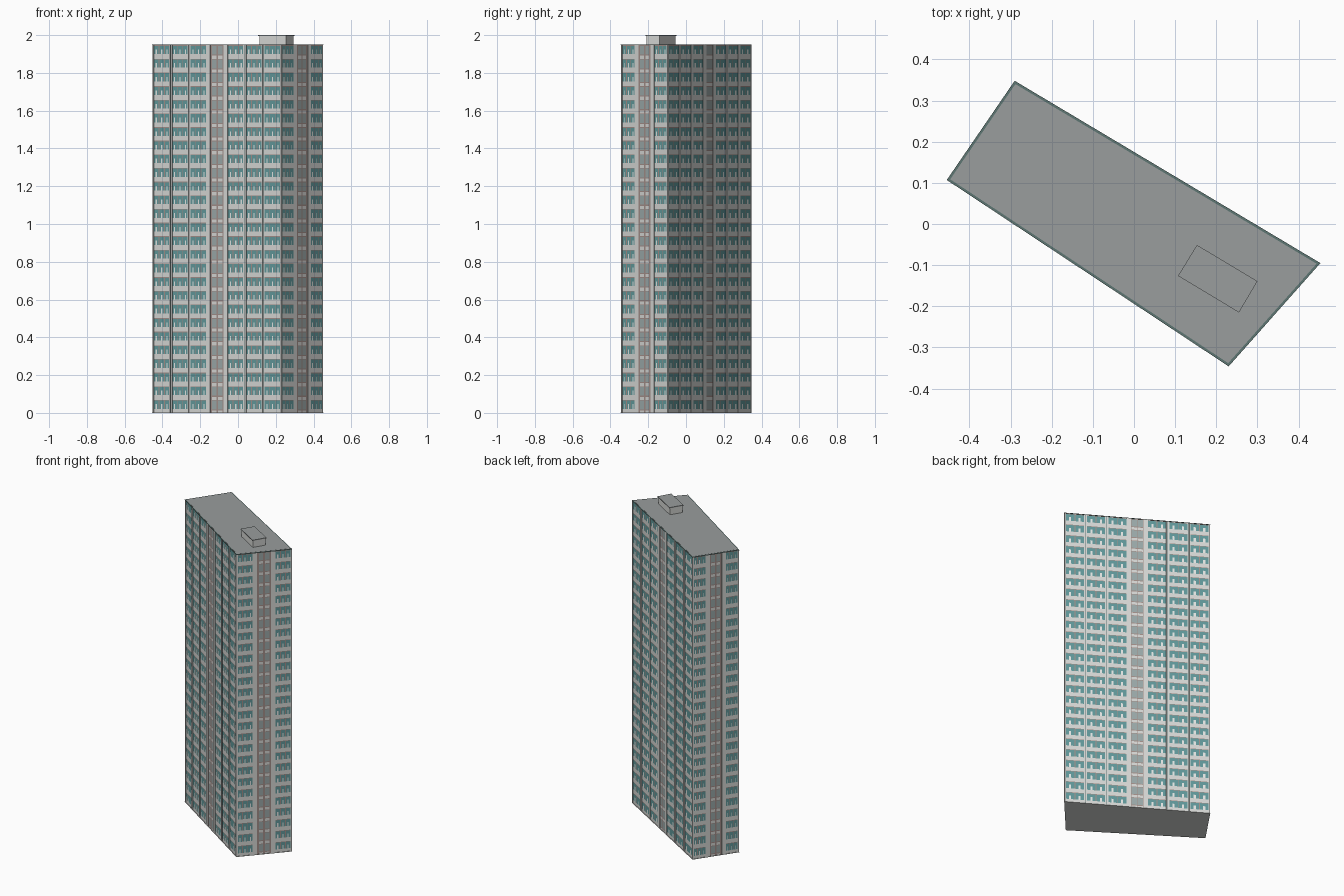
import bpy, bmesh
from mathutils import Vector

cube = bpy.data.objects.get("Cube")
if cube:
    bpy.data.objects.remove(cube)


def material(name, rgb):
    m = bpy.data.materials.new(name)
    m.use_nodes = True
    m.diffuse_color = (*rgb, 1)
    m.node_tree.nodes["Principled BSDF"].inputs["Base Color"].default_value = (*rgb, 1)
    return m


WALL = material("pale concrete", (0.68, 0.69, 0.67))
WHITE = material("white trim", (0.86, 0.87, 0.85))
GLASS = material("teal glass", (0.12, 0.32, 0.33))
PANE = material("grey stair glass", (0.33, 0.40, 0.40))
BROWN = material("rosy brown frame", (0.36, 0.27, 0.25))
GREEN = material("dark green seam", (0.11, 0.18, 0.17))
ROOF = material("grey roof", (0.32, 0.34, 0.34))

CORNERS = [Vector(c) for c in ((-0.455, 0.107), (0.23, -0.346), (0.453, -0.095), (-0.29, 0.348))]
HEIGHT, FLOORS, DEPTH = 1.95, 27, 0.003
STOREY = HEIGHT / FLOORS

# Colours up one storey for each kind of facade strip: (top of band, material)
STRIPS = {
    "wall": ((1, WALL),),
    "seam": ((1, GREEN),),
    "mullion": ((0.3, WALL), (0.95, BROWN), (1, WALL)),
    "frame": ((1, BROWN),),
    "glass": ((0.3, WALL), (0.9, GLASS), (0.95, BROWN), (1, WALL)),
    "sash": ((0.3, WALL), (0.64, WHITE), (0.9, GLASS), (0.95, BROWN), (1, WALL)),
    "stair": ((0.18, WALL), (0.26, BROWN), (0.9, PANE), (0.95, BROWN), (1, WALL)),
}


def finish(name, bm, mats):
    mesh = bpy.data.meshes.new(name)
    bm.to_mesh(mesh)
    bm.free()
    for mat in mats:
        mesh.materials.append(mat)
    obj = bpy.data.objects.new(name, mesh)
    bpy.context.collection.objects.link(obj)


def prism(bm, points, z0, z1):
    low = [bm.verts.new((p[0], p[1], z0)) for p in points]
    high = [bm.verts.new((p[0], p[1], z1)) for p in points]
    bm.faces.new(low[::-1])
    bm.faces.new(high)
    n = len(points)
    for i in range(n):
        j = (i + 1) % n
        bm.faces.new((low[i], low[j], high[j], high[i]))


def solid(name, points, z0, z1, mat):
    bm = bmesh.new()
    prism(bm, points, z0, z1)
    finish(name, bm, [mat])


def inset(points, d):
    # move every edge inward by d and meet the neighbours at the corner
    out = []
    for i, p in enumerate(points):
        a = (p - points[i - 1]).normalized()
        b = (points[(i + 1) % len(points)] - p).normalized()
        out.append(p + (b - a) * (d / a.cross(b)))
    return out


def window_group(width, lights):
    # wall pier, windows divided by mullions, wall pier
    pier, bar = 0.007, 0.005
    light = (width - 2 * pier - (lights - 1) * bar) / lights
    strips = [(pier, "wall")]
    for k in range(lights):
        if k:
            strips.append((bar, "mullion"))
        strips += [(light * 0.38, "glass"), (light * 0.24, "sash"), (light * 0.38, "glass")]
    return strips + [(pier, "wall")]


def strip_layout(length, groups, lights, stair, frame):
    margin, seam = 0.02, 0.004
    run = length / 2 - stair / 2 - margin
    width = (run - (groups - 1) * seam) / groups
    side = []
    for g in range(groups):
        if g:
            side.append((seam, "seam"))
        side += window_group(width, lights)
    pane = (stair - 3 * frame) / 2
    middle = [(margin, "wall"), (frame, "frame"), (pane, "stair"), (frame, "frame"),
              (pane, "stair"), (frame, "frame"), (margin, "wall")]
    return side + middle + side


def facade(name, a, b, *layout):
    """A flat glazed sheet cut into coloured cells, with raised wall piers."""
    along = (b - a).normalized()
    out = Vector((along.y, -along.x))
    mats = [WALL, WHITE, GLASS, PANE, BROWN, GREEN]
    sheet, piers = bmesh.new(), bmesh.new()
    u = 0.0
    for width, kind in strip_layout((b - a).length, *layout):
        p, q = a + along * u, a + along * (u + width)
        u += width
        if kind == "wall":
            prism(piers, [p + out * DEPTH, p, q, q + out * DEPTH], 0, HEIGHT)
            continue
        for f in range(FLOORS):
            z = f * STOREY
            for top, mat in STRIPS[kind]:
                z1 = (f + top) * STOREY
                cell = sheet.faces.new([sheet.verts.new(c) for c in (
                    (p.x, p.y, z), (q.x, q.y, z), (q.x, q.y, z1), (p.x, p.y, z1))])
                cell.material_index = mats.index(mat)
                z = z1
    bmesh.ops.remove_doubles(sheet, verts=sheet.verts[:], dist=0.00005)
    finish(name + "_windows", sheet, mats)
    bmesh.ops.recalc_face_normals(piers, faces=piers.faces[:])
    finish(name + "_piers", piers, [WALL])


# Pale base, dark eaves rim and grey roof set just inside it
solid("base_slab", CORNERS, 0.0, 0.003, WALL)
solid("eaves_rim", CORNERS, HEIGHT - 0.003, HEIGHT, GREEN)
solid("roof_slab", inset(CORNERS, 0.006), HEIGHT - 0.002, HEIGHT + 0.001, ROOF)

# Four sides: window groups, lights per group, stair width, stair frame width
sheet_corners = inset(CORNERS, DEPTH)
for i, (name, *layout) in enumerate((
        ("front", 3, 3, 0.085, 0.009), ("right_end", 1, 3, 0.085, 0.011),
        ("back", 3, 2, 0.075, 0.004), ("left_end", 1, 3, 0.075, 0.009))):
    facade(name, sheet_corners[i], sheet_corners[(i + 1) % 4], *layout)

# Rooftop plant room with a thin capping
room = [Vector(c) for c in ((0.107, -0.126), (0.255, -0.215), (0.30, -0.139), (0.153, -0.051))]
solid("plant_room", inset(room, 0.004), HEIGHT, 1.995, WALL)
solid("plant_room_cap", room, 1.995, 2.0, ROOF)
